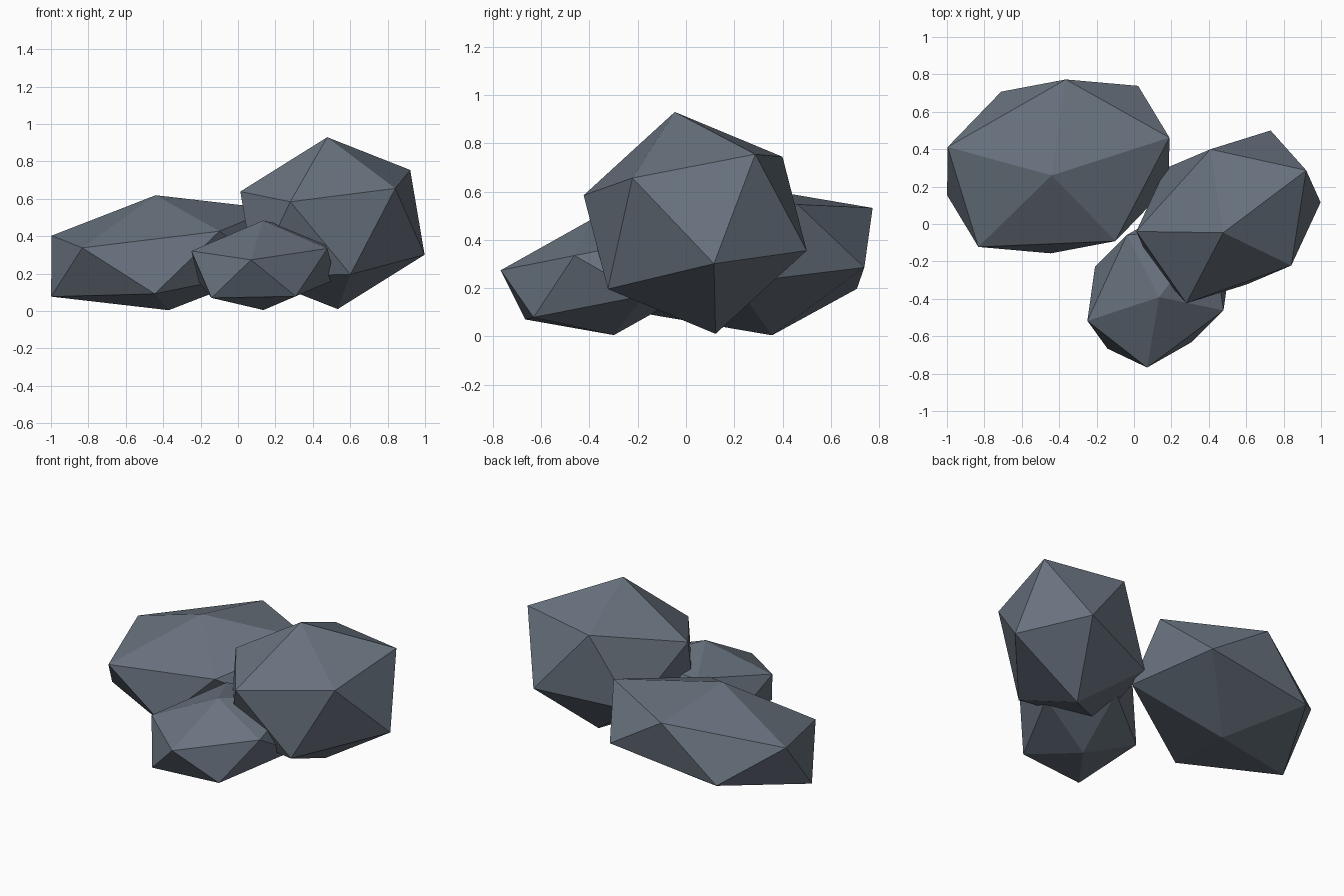
import bpy

# Remove the default cube
cube = bpy.data.objects.get("Cube")
if cube:
    bpy.data.objects.remove(cube, do_unlink=True)

# Slate material shared by all rocks
slate = bpy.data.materials.new("slate_grey")
slate.use_nodes = True
colour = (0.14, 0.17, 0.21, 1.0)
slate.diffuse_color = colour
bsdf = slate.node_tree.nodes["Principled BSDF"]
bsdf.inputs["Base Color"].default_value = colour
bsdf.inputs["Roughness"].default_value = 0.9

# All rocks lean the same way
TILT_X, TILT_Y = 0.117, -0.152


def rock(name, centre, size, turn):
    """A flat-shaded, stretched icosahedron boulder."""
    bpy.ops.mesh.primitive_ico_sphere_add(
        subdivisions=1, radius=1, location=centre, rotation=(TILT_X, TILT_Y, turn))
    obj = bpy.context.object
    obj.name = obj.data.name = name
    obj.scale = size
    obj.data.materials.append(slate)
    bpy.ops.object.shade_flat()
    return obj


# Broad flat rock, tall rock and small front rock
rock("broad_rock", (-0.405, 0.308, 0.312), (0.718, 0.535, 0.313), 0.28)
rock("tall_rock", (0.505, 0.038, 0.47), (0.583, 0.448, 0.468), 0.59)
rock("small_rock", (0.135, -0.345, 0.245), (0.498, 0.388, 0.244), 0.89)
